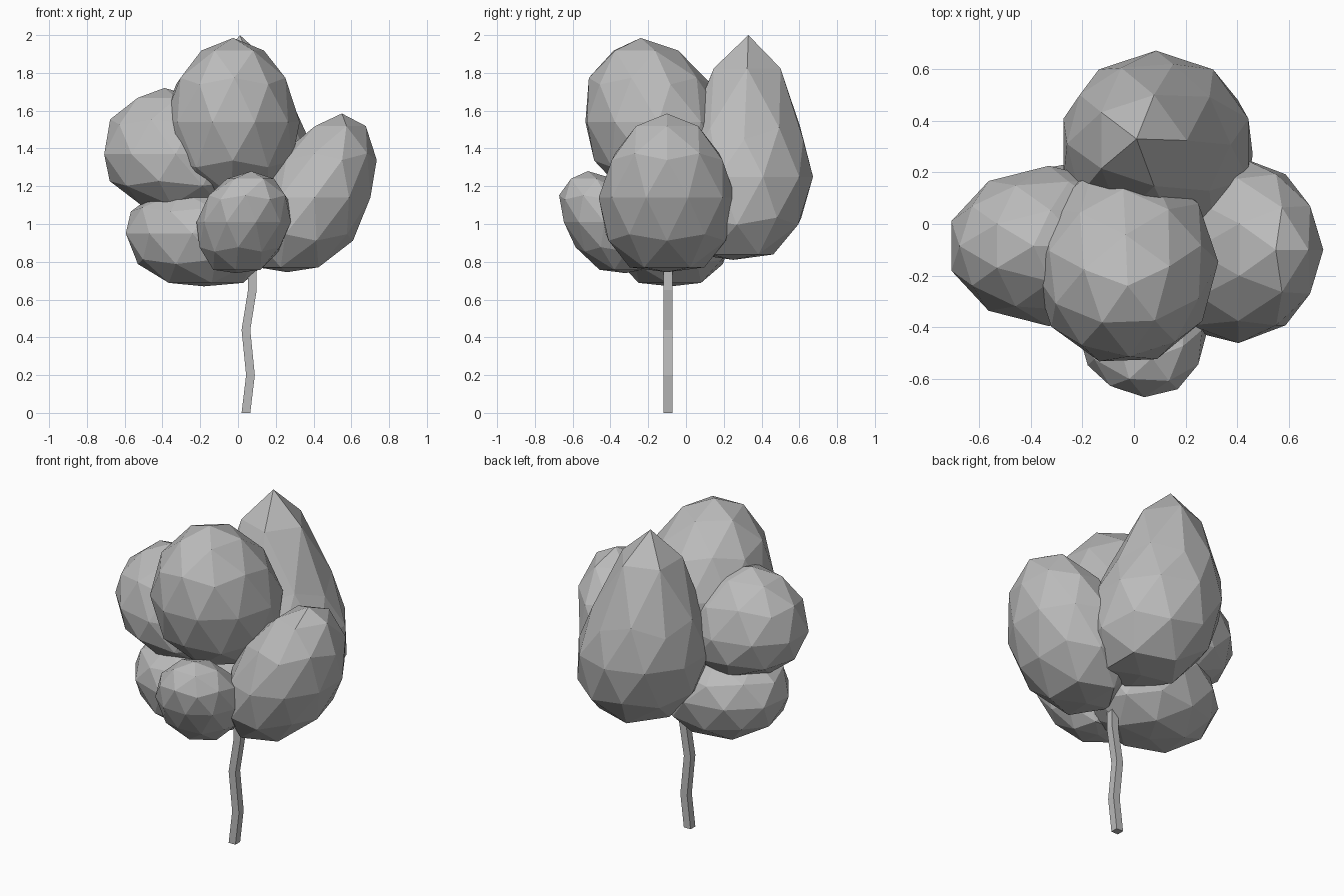
import bpy
import bmesh
from math import radians
from mathutils import Matrix, Vector

cube = bpy.data.objects.get("Cube")
if cube:
    bpy.data.objects.remove(cube, do_unlink=True)

GREY = (0.5, 0.5, 0.5, 1.0)
material = bpy.data.materials.new("plain_grey")
material.use_nodes = True
material.diffuse_color = GREY
material.node_tree.nodes["Principled BSDF"].inputs["Base Color"].default_value = GREY


def add_object(name, bm):
    bmesh.ops.recalc_face_normals(bm, faces=bm.faces)
    mesh = bpy.data.meshes.new(name)
    bm.to_mesh(mesh)
    bm.free()
    mesh.materials.append(material)
    obj = bpy.data.objects.new(name, mesh)
    bpy.context.collection.objects.link(obj)


FLAT = 0.91  # depth on the unit sphere where the underside is flattened


def leaf_clump(name, centre, half, top, lean, taper=0.0, spin=0, point=1.0):
    """Faceted egg with a blunt underside; top is the upper height, point sharpens the tip."""
    bm = bmesh.new()
    bmesh.ops.create_icosphere(bm, subdivisions=2, radius=1.0,
                               matrix=Matrix.Rotation(radians(spin), 4, "Z"))
    for v in bm.verts:
        x, y, z = v.co
        width = 1.02 * (1 - taper * z)
        height = top * z ** point if z > 0 else half[2] * max(z, -FLAT) / FLAT
        v.co = Vector(centre) + Vector((
            x * half[0] * width + lean[0] * z,
            y * half[1] * width + lean[1] * z,
            height))
    add_object(name, bm)


# Foliage clumps
leaf_clump("front_upper_clump", (-0.035, -0.16, 1.54), (0.355, 0.38, 0.415), 0.445,
           (0.01, -0.08), 0.1, 20)
leaf_clump("back_pointed_clump", (0.085, 0.29, 1.25), (0.37, 0.375, 0.44), 0.75,
           (-0.075, 0.04), 0.09, 0, 1.65)
leaf_clump("left_clump", (0.405, -0.1, 1.14), (0.305, 0.355, 0.395), 0.445,
           (0.145, 0.0), 0.11)
leaf_clump("right_upper_clump", (-0.33, -0.085, 1.37), (0.39, 0.305, 0.29), 0.35,
           (-0.06, 0.0), 0.13, 0)
leaf_clump("right_lower_clump", (-0.2, -0.08, 0.95), (0.395, 0.325, 0.28), 0.26,
           (-0.02, 0.0), 0.0, 30)
leaf_clump("front_small_clump", (0.03, -0.42, 1.01), (0.245, 0.23, 0.27), 0.27,
           (0.04, -0.1), 0.0, 15)

# Crooked square trunk
bm = bmesh.new()
previous = None
R = 0.023
for x, z in ((0.042, 0), (0.066, 0.2), (0.042, 0.44), (0.076, 0.65), (0.075, 0.9)):
    ring = [bm.verts.new((x + sx * R, -0.095 + sy * R, z))
            for sx, sy in ((-1, -1), (1, -1), (1, 1), (-1, 1))]
    if previous:
        for i in range(4):
            j = (i + 1) % 4
            bm.faces.new((previous[i], previous[j], ring[j], ring[i]))
    else:
        bm.faces.new(ring)
    previous = ring
bm.faces.new(previous)
add_object("trunk", bm)
